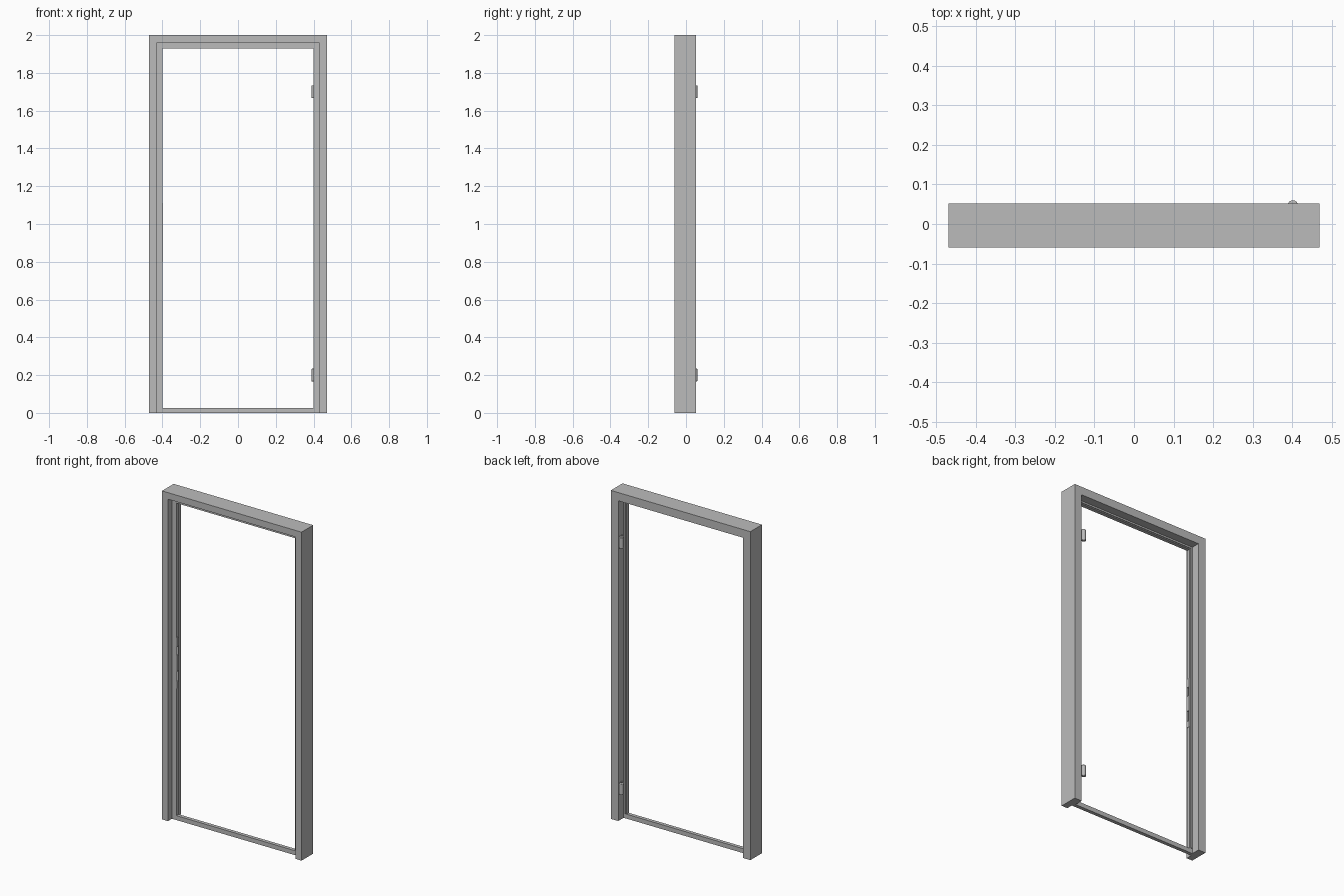
import bpy, bmesh
from mathutils import Vector

cube = bpy.data.objects.get("Cube")
if cube:
    bpy.data.objects.remove(cube, do_unlink=True)

HALF, TOP = 0.47, 2.0
BACK, FRONT = 0.052, -0.06
STOP_BACK, STOP_FRONT = 0.0, -0.022

# One painted-steel colour
steel = bpy.data.materials.new("grey_steel")
steel.use_nodes = True
grey = (0.5, 0.5, 0.5, 1)
steel.diffuse_color = grey
steel.node_tree.nodes["Principled BSDF"].inputs["Base Color"].default_value = grey


def finish(name, bm):
    bmesh.ops.recalc_face_normals(bm, faces=bm.faces)
    mesh = bpy.data.meshes.new(name)
    bm.to_mesh(mesh)
    bm.free()
    mesh.materials.append(steel)
    obj = bpy.data.objects.new(name, mesh)
    bpy.context.collection.objects.link(obj)
    return obj


def box(name, low, high):
    bm = bmesh.new()
    bmesh.ops.create_cube(bm, size=1)
    low, high = Vector(low), Vector(high)
    for v in bm.verts:
        v.co = (low + high) / 2 + v.co * (high - low)
    return finish(name, bm)


def sweep(name, section, bottom=0):
    """Run an (inset, y) section up one jamb, across the head and down."""
    bm = bmesh.new()
    rings = []
    for side, at_top in ((-1, False), (-1, True), (1, True), (1, False)):
        rings.append([bm.verts.new((side * (HALF - d), y, TOP - d if at_top else bottom))
                      for d, y in section])
    for a, b in zip(rings, rings[1:]):
        for i in range(len(section)):
            j = (i + 1) % len(section)
            bm.faces.new((a[i], a[j], b[j], b[i]))
    bm.faces.new(rings[0])
    bm.faces.new(rings[-1])
    return finish(name, bm)


# Rebated jambs and head, mitred at the corners
frame = sweep("door_frame", [
    (0, BACK), (0.05, BACK), (0.05, STOP_BACK), (0.07, STOP_BACK),
    (0.07, STOP_FRONT), (0.04, STOP_FRONT), (0.04, FRONT), (0, FRONT)])

# Seal strip on the back of the stop
sweep("door_seal", [(0.054, STOP_BACK), (0.054, 0.005),
                    (0.064, 0.005), (0.064, STOP_BACK)], bottom=0.03)

# Threshold between the jambs
box("threshold", (-0.43, STOP_FRONT, 0), (0.43, STOP_BACK, 0.027))

# Strike plate with latch and bolt pockets
plate = box("strike_plate", (-0.401, STOP_FRONT + 0.001, 0.8), (-0.397, STOP_BACK - 0.001, 1.11))
for label, low, high in (("bolt", 0.84, 0.905), ("latch", 1.0, 1.055)):
    cutter = box(label + "_pocket_cutter", (-0.415, -0.018, low), (-0.38, -0.004, high))
    cutter.hide_render = True
    cutter.hide_set(True)
    cutter.display_type = 'WIRE'
    for target in (frame, plate):
        mod = target.modifiers.new(label + "_pocket", 'BOOLEAN')
        mod.operation = 'DIFFERENCE'
        mod.solver = 'EXACT'
        mod.object = cutter

# Hinges: knuckle plus a leaf fixed to the rebate
for label, z in (("lower", 0.2), ("upper", 1.7)):
    bpy.ops.mesh.primitive_cylinder_add(vertices=24, radius=0.013, depth=0.068,
                                        location=(0.402, 0.047, z))
    knuckle = bpy.context.object
    knuckle.name = label + "_hinge_knuckle"
    knuckle.data.materials.append(steel)
    bevel = knuckle.modifiers.new("rounded_ends", 'BEVEL')
    bevel.width = 0.003
    bevel.segments = 2
    bpy.ops.object.shade_smooth_by_angle()
    box(label + "_hinge_leaf", (0.402, 0.036, z - 0.03), (0.421, 0.046, z + 0.03))
    box(label + "_hinge_plate", (0.417, 0.012, z - 0.03), (0.421, 0.046, z + 0.03))
